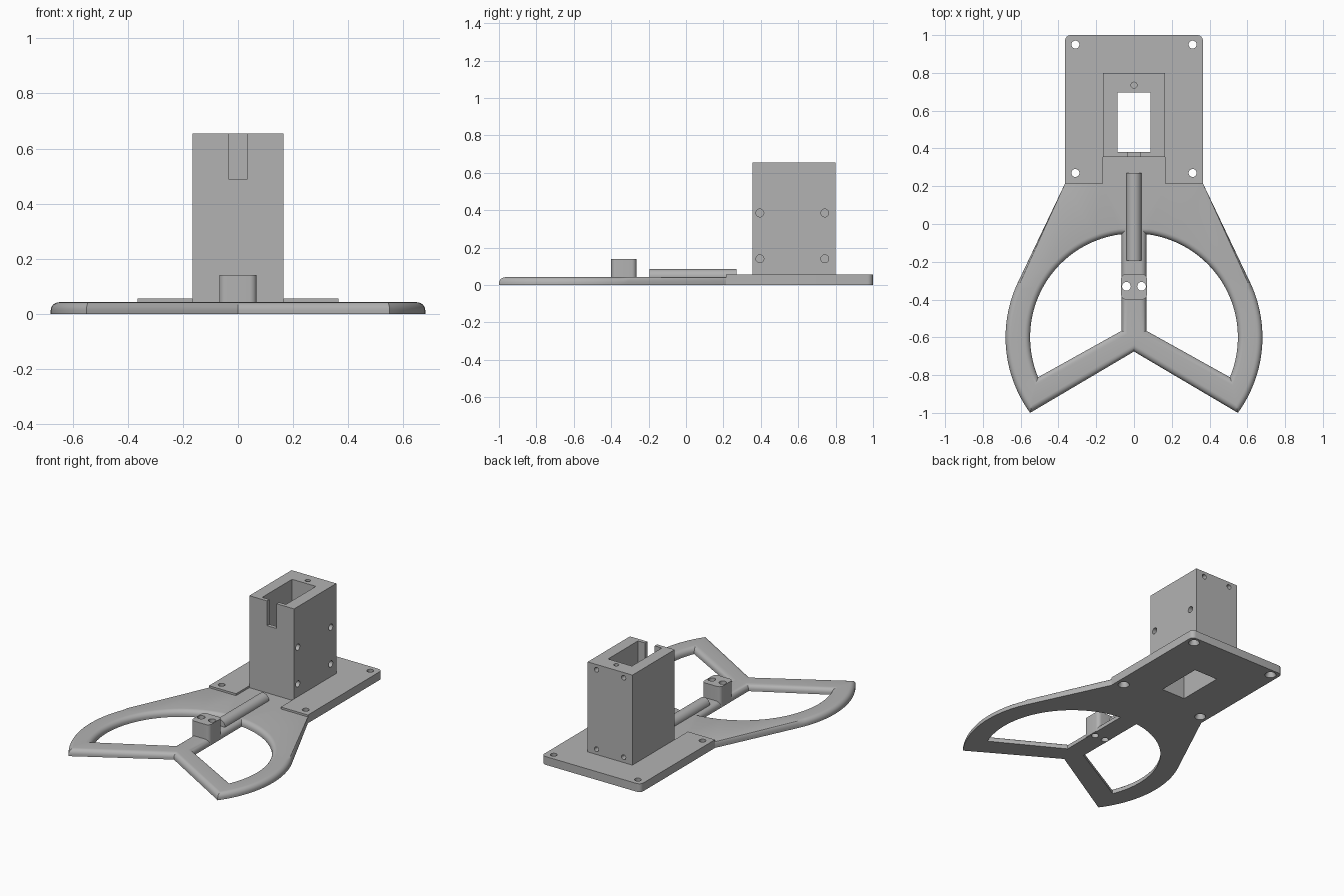
import bpy, bmesh
from math import radians, cos, sin, pi
from mathutils import Vector, Matrix

if "Cube" in bpy.data.objects:
    bpy.data.objects.remove(bpy.data.objects["Cube"])

grey = bpy.data.materials.new("light_grey")
grey.use_nodes = True
COLOUR = (0.45, 0.45, 0.45, 1)
grey.diffuse_color = COLOUR
grey.node_tree.nodes["Principled BSDF"].inputs["Base Color"].default_value = COLOUR


def make(name, bm):
    bmesh.ops.remove_doubles(bm, verts=bm.verts, dist=1e-5)
    bmesh.ops.recalc_face_normals(bm, faces=bm.faces)
    mesh = bpy.data.meshes.new(name)
    bm.to_mesh(mesh)
    bm.free()
    mesh.materials.append(grey)
    obj = bpy.data.objects.new(name, mesh)
    bpy.context.collection.objects.link(obj)
    return obj


def prism(name, outline, z0, z1):
    bm = bmesh.new()
    face = bm.faces.new([bm.verts.new((x, y, z0)) for x, y in outline])
    top = bmesh.ops.extrude_face_region(bm, geom=[face])["geom"]
    verts = [v for v in top if isinstance(v, bmesh.types.BMVert)]
    bmesh.ops.translate(bm, verts=verts, vec=(0, 0, z1 - z0))
    return make(name, bm)


def box(name, x, y0, y1, z0, z1):
    return prism(name, [(-x, y0), (x, y0), (x, y1), (-x, y1)], z0, z1)


def cylinder(name, centre, r, length, axis="Z", r2=None):
    bm = bmesh.new()
    turn = {"X": Matrix.Rotation(pi / 2, 4, "Y"), "Y": Matrix.Rotation(pi / 2, 4, "X"),
            "Z": Matrix()}[axis]
    bmesh.ops.create_cone(bm, cap_ends=True, segments=32, radius1=r, radius2=r2 or r,
                          depth=length, matrix=Matrix.Translation(centre) @ turn)
    return make(name, bm)


def activate(obj):
    bpy.ops.object.select_all(action="DESELECT")
    obj.select_set(True)
    bpy.context.view_layer.objects.active = obj


def cut(obj, cutter):
    activate(obj)
    mod = obj.modifiers.new("cut", "BOOLEAN")
    mod.operation, mod.solver, mod.object = "DIFFERENCE", "EXACT", cutter
    bpy.ops.object.modifier_apply(modifier=mod.name)
    bpy.data.objects.remove(cutter)


def smooth(obj):
    activate(obj)
    bpy.ops.object.shade_smooth_by_angle(angle=radians(30))


def arc(cx, cy, r, a0, a1, n):
    angles = [radians(a0 + (a1 - a0) * i / n) for i in range(n + 1)]
    return [(cx + r * cos(a), cy + r * sin(a)) for a in angles]


def mirrored(points):
    return [(-x, y) for x, y in reversed(points)]


def inset(loop, dist):
    """Move each edge of a loop to its left by the distance given for it."""
    out, n = [], len(loop)
    pts = [Vector(p) for p in loop]
    for i, p in enumerate(pts):
        d1, d2 = (p - pts[i - 1]).normalized(), (pts[(i + 1) % n] - p).normalized()
        n1, n2 = Vector((-d1.y, d1.x)), Vector((-d2.y, d2.x))
        o1, o2 = dist[i - 1], dist[i]
        det = n1.x * n2.y - n1.y * n2.x
        if abs(det) < 0.2:
            move = (n1 + n2).normalized() * (o1 + o2) / 2
        else:
            move = Vector((o1 * n2.y - o2 * n1.y, n1.x * o2 - n2.x * o1)) / det
        out.append(p + move)
    return out


def rounded_plate(name, loops, height, fillet):
    """Plate with holes whose top rim is rounded where an edge is weighted."""
    bm = bmesh.new()
    steps = [radians(a) for a in range(0, 91, 15)]
    rings = [(0, 0)] + [(fillet * (1 - cos(a)), height - fillet * (1 - sin(a))) for a in steps]
    caps = ([], [])
    for loop, weight in loops:
        rows = []
        for off, z in rings:
            flat = inset(loop, [w * off for w in weight])
            rows.append([bm.verts.new((p.x, p.y, z)) for p in flat])
        n = len(loop)
        for low, high in zip(rows, rows[1:]):
            for i in range(n):
                j = (i + 1) % n
                bm.faces.new((low[i], low[j], high[j], high[i]))
        for cap, row in zip(caps, (rows[0], rows[-1])):
            cap += [bm.edges.get((row[i], row[(i + 1) % n])) for i in range(n)]
    for cap in caps:
        bmesh.ops.triangle_fill(bm, edges=cap, use_beauty=True)
    return make(name, bm)


# Fan shaped front frame with two openings beside a central bar
CY = -0.6
side = arc(0, CY, 0.68, -36, 25.4, 28) + [(0.365, 0.215), (0.165, 0.215), (0.165, 0.355)]
outer = [(0, -0.675)] + side + mirrored(side)
plain = [p[1] > 0.2 for p in outer]
weights = []
for i, p in enumerate(outer):
    q = outer[(i + 1) % len(outer)]
    weights.append(0 if max(p[1], q[1]) > 0.2 else 1)
opening = [(0.065, -0.565), (0.065, -0.054)] + arc(0, CY, 0.55, 82, -22.6, 40)
frame = rounded_plate("front_frame", [
    (outer, weights),
    (opening, [1] * len(opening)),
    (mirrored(opening), [1] * len(opening))], 0.042, 0.03)

# Base plate with rounded rear corners and a notch at the front
half = [(0.165, 0.355), (0.165, 0.215), (0.365, 0.215)] + arc(0.335, 0.97, 0.03, 0, 90, 6)
base = prism("base_plate", half + mirrored(half), 0, 0.055)
cut(base, box("cutter", 0.088, 0.38, 0.695, -0.1, 0.2))
for x in (-0.31, 0.31):
    for y in (0.27, 0.95):
        cut(base, cylinder("cutter", (x, y, 0), 0.021, 0.3))
        cut(base, cylinder("cutter", (x, y, 0.01), 0.04, 0.04, r2=0.021))

# Hollow tower with a slot in its front wall and screw holes
tower = box("tower", 0.165, 0.355, 0.8, 0.03, 0.655)
cut(tower, box("cutter", 0.088, 0.38, 0.695, -0.1, 0.8))
cut(tower, box("cutter", 0.035, 0.3, 0.4, 0.49, 0.8))
cut(tower, cylinder("cutter", (0, 0.735, 0.655), 0.016, 0.14))
for z in (0.14, 0.385):
    for y in (0.395, 0.742):
        cut(tower, cylinder("cutter", (0.165, y, z), 0.021, 0.13, "X"))
for z in (0.09, 0.62):
    for x in (-0.1, 0.1):
        cut(tower, cylinder("cutter", (x, 0.8, z), 0.016, 0.13, "Y"))

# Round rod lying on the central bar
rod = cylinder("centre_rod", (0, 0.038, 0.045), 0.04, 0.464, "Y")

# Small upright block with two through holes
corner = arc(0.043, -0.375, 0.025, -90, 0, 6) + arc(0.043, -0.29, 0.025, 0, 90, 6)
block = prism("guide_block", corner + mirrored(corner), 0.002, 0.14)
for x in (-0.04, 0.04):
    for part in (block, frame):
        cut(part, cylinder("cutter", (x, -0.33, 0), 0.023, 0.6))

for part in (frame, base, tower, rod, block):
    smooth(part)
